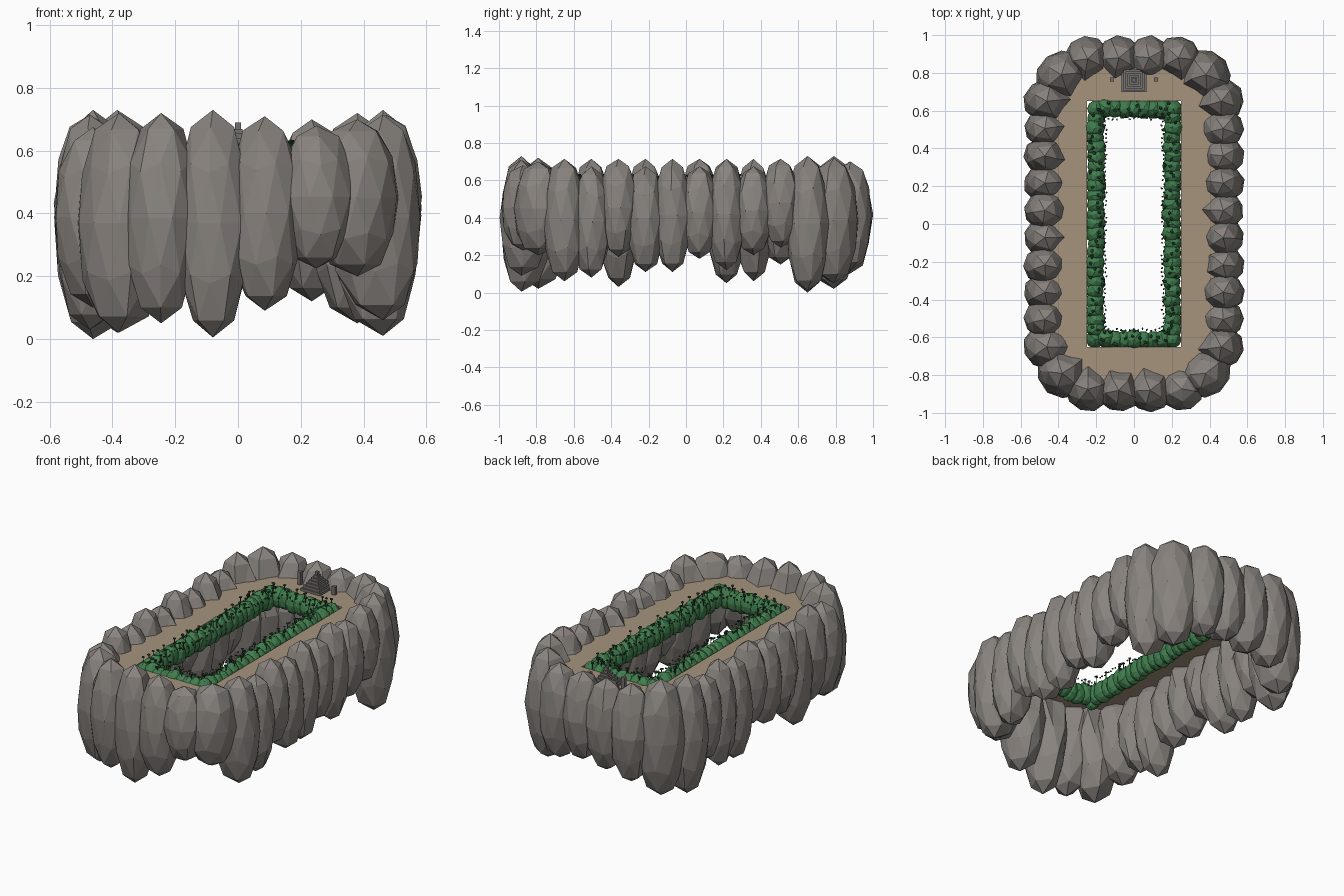
import bpy, bmesh, math, random
from mathutils import Matrix, Vector

if "Cube" in bpy.data.objects:
    bpy.data.objects.remove(bpy.data.objects["Cube"])

random.seed(7)
GROUND = 0.58
HOLE_X, HOLE_Y = 0.25, 0.65


def material(name, r, g, b):
    m = bpy.data.materials.new(name)
    m.diffuse_color = (r, g, b, 1)
    m.use_nodes = True
    m.node_tree.nodes["Principled BSDF"].inputs["Base Color"].default_value = m.diffuse_color
    return m


ROCK = material("grey rock", 0.25, 0.228, 0.21)
SAND = material("sandy ground", 0.38, 0.295, 0.205)
HEDGE = material("moss green", 0.053, 0.21, 0.077)
LEAF = material("dark leaf green", 0.017, 0.065, 0.025)
TRUNK = material("trunk brown", 0.06, 0.04, 0.025)
STONE = material("temple stone", 0.18, 0.17, 0.16)


def finish(name, bm, *mats):
    me = bpy.data.meshes.new(name)
    bm.to_mesh(me)
    bm.free()
    for m in mats:
        me.materials.append(m)
    ob = bpy.data.objects.new(name, me)
    bpy.context.collection.objects.link(ob)
    return ob


def blob(bm, centre, size, spin=0.0, jitter=0.0, sub=2, mat=0):
    """Squashed icosphere with slightly irregular corners."""
    M = (Matrix.Translation(centre) @ Matrix.Rotation(spin, 4, 'Z')
         @ Matrix.Diagonal((*size, 1)))
    verts = bmesh.ops.create_icosphere(bm, subdivisions=sub, radius=1)["verts"]
    for v in verts:
        v.co *= 1 + random.uniform(-jitter, jitter)
        v.co = M @ v.co
        for f in v.link_faces:
            f.material_index = mat


def boulder(bm, x, y, low, top, radial, tangent, facing):
    """Tall boulder facing outward, bulging inward below the ground."""
    spin = random.uniform(0, 6.28)
    centre = Vector((x, y, (low + top) / 2))
    half = (top - low) / 2
    turn = Matrix.Rotation(facing, 3, 'Z')
    for v in bmesh.ops.create_icosphere(bm, subdivisions=2, radius=1)["verts"]:
        p = Matrix.Rotation(spin, 3, 'Z') @ v.co
        if abs(p.z) < 0.98:
            p.xy *= random.uniform(0.96, 1.05)
            if abs(p.z) > 0.6:
                p.xy *= 1.12
        p = Vector((p.x * radial, p.y * tangent, p.z * half))
        if p.x < 0 and centre.z + p.z < GROUND - 0.04:
            p.x *= 1.4
        v.co = centre + turn @ p


def box(bm, x, y, z0, z1, w, d, mat=0):
    M = Matrix.Translation((x, y, (z0 + z1) / 2)) @ Matrix.Diagonal((w, d, z1 - z0, 1))
    for v in bmesh.ops.create_cube(bm, size=1, matrix=M)["verts"]:
        for f in v.link_faces:
            f.material_index = mat


# Ring of tall boulders: straight sides, ends, then corners
right_low = [.06, .08, .19, .11, .11, .18, .12, .2, .24, .01]
left_low = [.1, .12, .03, .15, .15, .2, .05, .06, .15, .0]
bm = bmesh.new()
for i in range(10):
    y = -0.65 + i * 1.3 / 9
    for s, lows in ((1, right_low), (-1, left_low)):
        top = 0.73 if i == 9 else 0.695 + 0.02 * s * (-1) ** i
        end = i in (0, 9)
        boulder(bm, s * (0.462 if end else 0.472), y, lows[i], top,
                0.122 if end else 0.11, 0.118 if end else 0.104,
                0 if s > 0 else math.pi)
for x, y, low, top in [(-.245, -.875, .05, .72), (-.08, -.88, .005, .73),
                       (.085, -.88, .09, .71), (.25, -.872, .225, .68),
                       (-.245, .875, .1, .70), (-.08, .88, .13, .69),
                       (.08, .88, .15, .69), (.235, .88, .12, .70)]:
    boulder(bm, x, y, low, top, 0.116, 0.12, math.copysign(math.pi / 2, y))
for x, y, low, top in [(-.38, -.79, .02, .72), (.38, -.79, .2, .70),
                       (-.385, .79, .02, .73), (.38, .79, .05, .72)]:
    boulder(bm, x, y, low, top, 0.125, 0.14, math.atan2(y * 0.5, x))
finish("boulder_ring", bm, ROCK)

# Ground slab: rounded outline with a rectangular opening, bridged in rings
THICK = 0.02
N = 64
bm = bmesh.new()


def outline(t):
    """Outer and inner points on the same ray around the slab."""
    c, s = math.cos(t), math.sin(t)
    k = 1 / max(abs(c), abs(s))
    ux, uy = c * k, s * k
    inner = Vector((ux * HOLE_X, uy * HOLE_Y, 0))
    p = Vector((ux * 0.46, uy * 0.87, 0))
    r = 0.2
    cx = max(-0.46 + r, min(0.46 - r, p.x))
    cy = max(-0.87 + r, min(0.87 - r, p.y))
    d = p - Vector((cx, cy, 0))
    if d.length > r:
        p = Vector((cx, cy, 0)) + d.normalized() * r
    return p, inner


rings = []
for i in range(N):
    o, n = outline(2 * math.pi * i / N)
    up, dn = Vector((0, 0, GROUND)), Vector((0, 0, GROUND - THICK))
    rings.append([bm.verts.new(p) for p in (o + up, n + up, n + dn, o + dn)])
for i in range(N):
    a, b = rings[i], rings[(i + 1) % N]
    for j in range(4):
        k = (j + 1) % 4
        bm.faces.new((a[j], b[j], b[k], a[k]))
bmesh.ops.recalc_face_normals(bm, faces=bm.faces)
finish("ground_slab", bm, SAND)


# Points on the rectangular path the hedge follows, with the outward direction
def hedge_path(spacing, hx=0.203, hy=0.61):
    for s in (-1, 1):
        n = round(2 * hy / spacing)
        for i in range(n + 1):
            yield Vector((s * hx, -hy + 2 * hy * i / n, 0)), Vector((s, 0, 0))
        n = round(2 * hx / spacing)
        for i in range(1, n):
            yield Vector((-hx + 2 * hx * i / n, s * hy, 0)), Vector((0, s, 0))


# Mossy hedge hanging around the opening
bm = bmesh.new()
for p, out in hedge_path(0.05):
    r = random.uniform(0.046, 0.054)
    off = out * random.uniform(-.006, .006)
    blob(bm, p + off + Vector((0, 0, 0.545 + random.uniform(-.008, .008))),
         (r, r, 0.066), random.uniform(0, 6.28), 0.05)
finish("hedge", bm, HEDGE)

# Little trees on the hedge, plus leaf tufts at its inner edge
bm = bmesh.new()
for p, out in hedge_path(0.024):
    side = Vector((-out.y, out.x, 0))
    q = p + out * random.uniform(-.045, .035) + side * random.uniform(-.012, .012)
    top = random.uniform(0.608, 0.63)
    box(bm, q.x, q.y, 0.575, top, 0.003, 0.003, 1)
    blob(bm, (q.x, q.y, top), (0.011, 0.009, 0.006), random.uniform(0, 6), 0.15, 1)
for p, out in hedge_path(0.022):
    q = p - out * random.uniform(0.042, 0.058)
    q.z = random.uniform(0.57, 0.61)
    blob(bm, q, (0.007, 0.005, 0.005), random.uniform(0, 6), 0.2, 1)
finish("small_trees", bm, LEAF, TRUNK)

# Stepped temple with a small shrine on top
bm = bmesh.new()
for i in range(6):
    w = 0.13 - 0.02 * i
    box(bm, 0, 0.763, GROUND + 0.015 * i, GROUND + 0.015 * (i + 1), w, w)
box(bm, 0, 0.763, GROUND + 0.09, 0.69, 0.018, 0.018)
finish("stepped_temple", bm, STONE)

# Pillars beside the temple
bm = bmesh.new()
for x, h in ((-0.116, 0.08), (0.116, 0.05)):
    box(bm, x, 0.765, GROUND, GROUND + h, 0.022, 0.022)
finish("pillars", bm, STONE)
